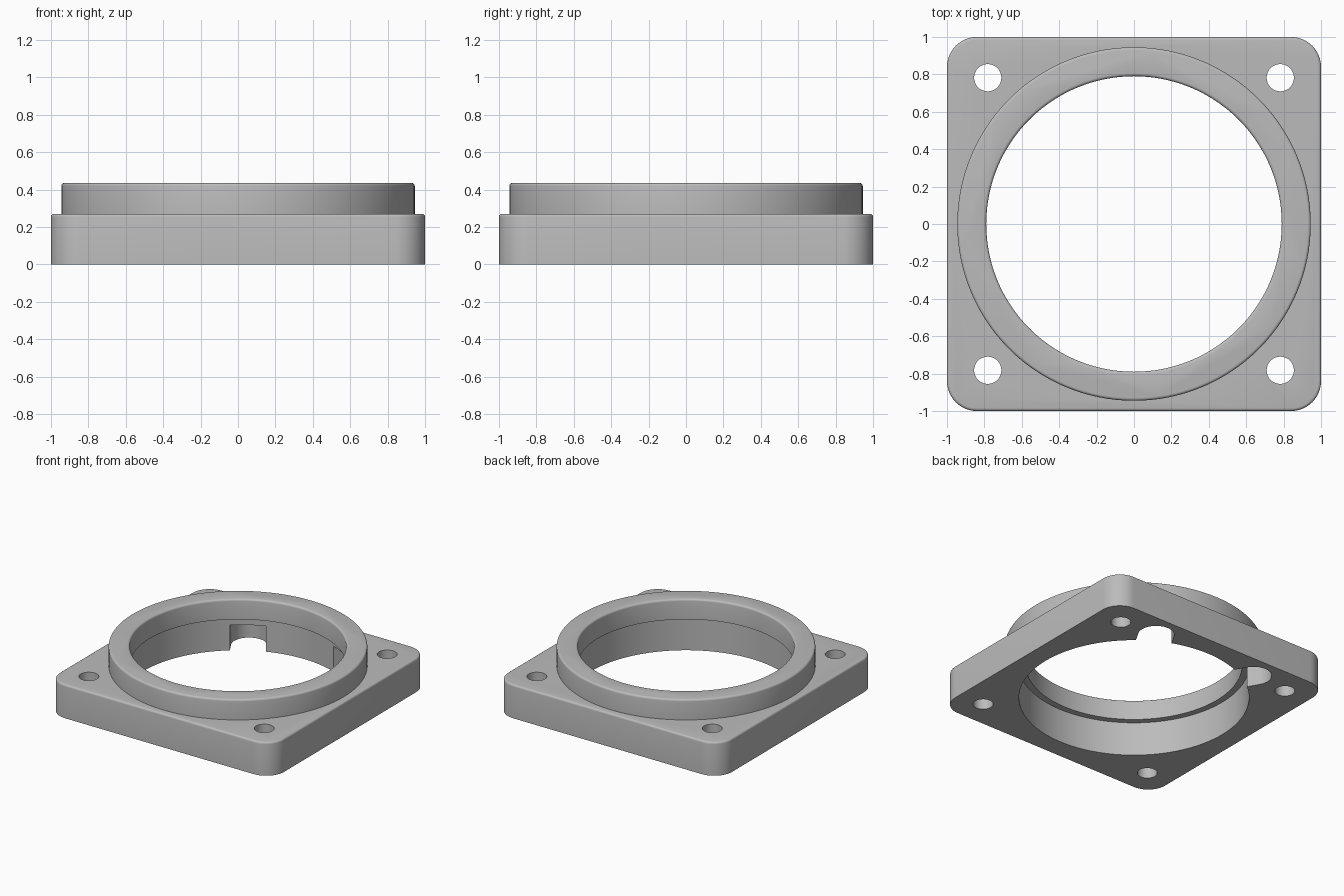
import bpy, bmesh, math

if "Cube" in bpy.data.objects:
    bpy.data.objects.remove(bpy.data.objects["Cube"])

SEG = 128            # sides of the large circles
BASE_TOP, COLLAR_TOP = 0.27, 0.435
FILLET = 0.016


def circle(r, z, cx=0.0, cy=0.0, n=SEG):
    return [(cx + r * math.cos(2 * math.pi * i / n),
             cy + r * math.sin(2 * math.pi * i / n), z) for i in range(n)]


def rounded_square(half, radius, z, n=12):
    pts = []
    for q in range(4):
        a0 = q * math.pi / 2
        c = half - radius
        cx = c * (1 if q in (0, 3) else -1)
        cy = c * (1 if q in (0, 1) else -1)
        for i in range(n + 1):
            a = a0 + math.pi / 2 * i / n
            pts.append((cx + radius * math.cos(a), cy + radius * math.sin(a), z))
    return pts


def slot_outline(angle, z, half_width=0.132, inner=0.7, outer=0.93, n=24):
    # straight-sided slot running outward, with a round outer end
    local = [(inner, -half_width)]
    for i in range(n + 1):
        a = -math.pi / 2 + math.pi * i / n
        local.append((outer + half_width * math.cos(a), half_width * math.sin(a)))
    local.append((inner, half_width))
    c, s = math.cos(angle), math.sin(angle)
    return [(x * c - y * s, x * s + y * c, z) for x, y in local]


def loft(name, outlines):
    # closed solid skinned through stacked outlines
    bm = bmesh.new()
    rings = [[bm.verts.new(p) for p in o] for o in outlines]
    n = len(rings[0])
    for a, b in zip(rings, rings[1:]):
        for i in range(n):
            j = (i + 1) % n
            bm.faces.new((a[i], a[j], b[j], b[i]))
    bm.faces.new(rings[0][::-1])
    bm.faces.new(rings[-1])
    bmesh.ops.recalc_face_normals(bm, faces=bm.faces)
    mesh = bpy.data.meshes.new(name)
    bm.to_mesh(mesh)
    bm.free()
    obj = bpy.data.objects.new(name, mesh)
    bpy.context.collection.objects.link(obj)
    return obj


def fillet_steps(steps=4):
    # (inset, drop below the top) pairs for a rounded edge
    for i in range(steps + 1):
        a = math.pi / 2 * i / steps
        yield FILLET * (1 - math.cos(a)), FILLET * (1 - math.sin(a))


def combine(target, other, operation):
    mod = target.modifiers.new(operation.lower(), 'BOOLEAN')
    mod.operation, mod.object, mod.solver = operation, other, 'EXACT'
    bpy.context.view_layer.objects.active = target
    bpy.ops.object.modifier_apply(modifier=mod.name)
    bpy.data.objects.remove(other)


# square base with rounded corners and a softened top edge
flange = loft("mounting_flange", [rounded_square(1, 0.16, 0)] + [
    rounded_square(1 - d, 0.16 - d, BASE_TOP - h) for d, h in fillet_steps()])

# raised round collar
collar = loft("collar", [circle(0.945, 0.1)] + [
    circle(0.945 - d, COLLAR_TOP - h) for d, h in fillet_steps()])
combine(flange, collar, 'UNION')

# stepped bore: wide below, narrow above, rounded lip
bore = loft("bore_cutter", [circle(0.84, -0.1), circle(0.84, 0.272), circle(0.79, 0.272)] + [
    circle(0.79 + d, COLLAR_TOP - h) for d, h in fillet_steps()] + [
    circle(0.79 + FILLET, COLLAR_TOP + 0.1)])
combine(flange, bore, 'DIFFERENCE')

# two round-ended slots under the back half
for deg in (60, 120):
    a = math.radians(deg)
    combine(flange, loft("slot_cutter", [slot_outline(a, -0.1), slot_outline(a, 0.205)]),
            'DIFFERENCE')

# four bolt holes
for sx in (-1, 1):
    for sy in (-1, 1):
        hole = loft("hole_cutter", [circle(0.073, z, 0.782 * sx, 0.782 * sy, 32)
                                    for z in (-0.1, 0.4)])
        combine(flange, hole, 'DIFFERENCE')

# single grey finish
grey = bpy.data.materials.new("plain_grey")
grey.diffuse_color = (0.5, 0.5, 0.5, 1)
grey.use_nodes = True
grey.node_tree.nodes["Principled BSDF"].inputs["Base Color"].default_value = grey.diffuse_color
flange.data.materials.clear()
flange.data.materials.append(grey)
for p in flange.data.polygons:
    p.material_index = 0

bpy.ops.object.select_all(action='DESELECT')
flange.select_set(True)
bpy.context.view_layer.objects.active = flange
bpy.ops.object.shade_smooth_by_angle(angle=math.radians(35))
